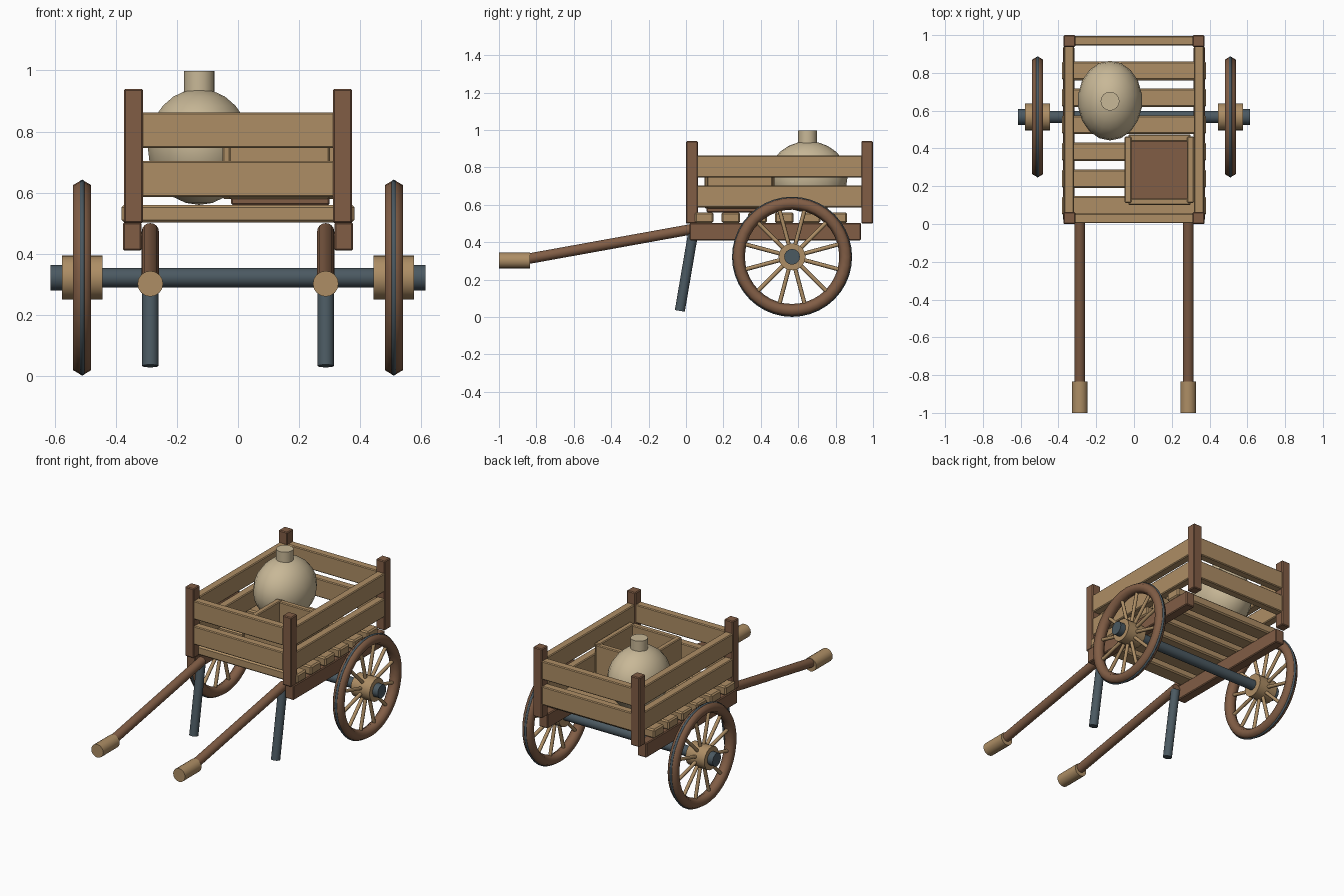
import bpy
from math import pi, radians, sin, cos
from mathutils import Vector

if "Cube" in bpy.data.objects:
    bpy.data.objects.remove(bpy.data.objects["Cube"])


def material(name, rgb):
    m = bpy.data.materials.new(name)
    m.diffuse_color = (*rgb, 1)
    m.use_nodes = True
    m.node_tree.nodes["Principled BSDF"].inputs["Base Color"].default_value = m.diffuse_color
    return m


DARK = material("dark_wood", (0.22, 0.11, 0.06))
LIGHT = material("light_wood", (0.42, 0.27, 0.13))
STEEL = material("steel", (0.07, 0.10, 0.12))
CLAY = material("clay", (0.58, 0.48, 0.31))


def finish(name, mat, smooth=None):
    ob = bpy.context.object
    ob.name = name
    ob.data.materials.append(mat)
    if smooth:
        bpy.ops.object.shade_smooth_by_angle(angle=radians(smooth))
    return ob


def beam(name, mat, x, y, z, bevel=0.005):
    """Box given by its (min, max) extent on each axis, with eased edges."""
    ext = (x, y, z)
    bpy.ops.mesh.primitive_cube_add(size=1, location=[(a + b) / 2 for a, b in ext])
    bpy.context.object.scale = [b - a for a, b in ext]
    bpy.ops.object.transform_apply(location=False, rotation=False, scale=True)
    ob = finish(name, mat)
    mod = ob.modifiers.new("eased_edges", "BEVEL")
    mod.width = bevel
    mod.segments = 1
    return ob


def rod(name, mat, a, b, r, sides=16):
    a, b = Vector(a), Vector(b)
    d = b - a
    bpy.ops.mesh.primitive_cylinder_add(vertices=sides, radius=r, depth=d.length,
                                        location=(a + b) / 2)
    bpy.context.object.rotation_euler = d.to_track_quat("Z", "Y").to_euler()
    return finish(name, mat, 50)


# Floor slats
for i in range(6):
    y = 0.097 + i * 0.1428
    beam("floor_slat", LIGHT, (-0.381, 0.381), (y - 0.05, y + 0.05), (0.503, 0.56), 0.008)

# Mirrored pairs: sills, posts, side rails, shafts, legs
for s in (-1, 1):
    beam("sill", DARK, (s * 0.346 - 0.031, s * 0.346 + 0.031), (0.02, 0.936), (0.41, 0.503))
    for y in (0.0, 0.937):
        beam("corner_post", DARK, (s * 0.342 - 0.031, s * 0.342 + 0.031),
             (y, y + 0.063), (0.50, 0.94))
    for z in (0.586, 0.746):
        beam("side_rail", LIGHT, (s * 0.344 - 0.026, s * 0.344 + 0.026),
             (0.055, 0.945), (z, z + 0.117))
    x = s * 0.287
    rod("shaft", DARK, (x, -0.87, 0.307), (x, 0.05, 0.473), 0.028)
    rod("grip", LIGHT, (x, -1.0, 0.302), (x, -0.835, 0.302), 0.042)
    rod("prop_leg", STEEL, (x, -0.033, 0.033), (x, 0.04, 0.46), 0.027)

# Front and back rails
for y in (0.004, 0.944):
    for z in (0.586, 0.746):
        beam("end_rail", LIGHT, (-0.316, 0.316), (y, y + 0.052), (z, z + 0.117))

# Axle and wheels
WY, WZ = 0.567, 0.322
rod("axle", STEEL, (-0.58, WY, WZ), (0.58, WY, WZ), 0.032)
for s in (-1, 1):
    x = s * 0.51
    rod("hub", LIGHT, (x - 0.066, WY, WZ), (x + 0.066, WY, WZ), 0.072, 20)
    rod("axle_cap", STEEL, (s * 0.57, WY, WZ), (s * 0.613, WY, WZ), 0.042)
    for name, mat, major, minor in (("wheel_rim", DARK, 0.286, 0.034),
                                    ("wheel_tyre", STEEL, 0.312, 0.009)):
        bpy.ops.mesh.primitive_torus_add(major_segments=40, minor_segments=6,
                                         major_radius=major, minor_radius=minor,
                                         location=(x, WY, WZ), rotation=(0, pi / 2, 0))
        finish(name, mat, 65)
    for i in range(12):
        t = (i + 0.5) * pi / 6
        c, n = cos(t), sin(t)
        rod("spoke", LIGHT, (x, WY + 0.05 * c, WZ + 0.05 * n),
            (x, WY + 0.275 * c, WZ + 0.275 * n), 0.011, 8)

# Open crate
beam("crate_floor", DARK, (-0.023, 0.30), (0.11, 0.46), (0.56, 0.59))
for x in (-0.05, 0.281):
    beam("crate_side", LIGHT, (x, x + 0.036), (0.112, 0.462), (0.58, 0.775))
for y in (0.10, 0.438):
    beam("crate_end", LIGHT, (-0.03, 0.30), (y, y + 0.036), (0.58, 0.77))

# Clay jar
bpy.ops.mesh.primitive_uv_sphere_add(segments=18, ring_count=12, radius=1,
                                     location=(-0.127, 0.653, 0.75))
bpy.context.object.scale = (0.171, 0.211, 0.19)
bpy.ops.object.transform_apply(location=False, rotation=False, scale=True)
finish("jar_body", CLAY, 40)
rod("jar_neck", CLAY, (-0.127, 0.65, 0.90), (-0.127, 0.65, 0.998), 0.05)
